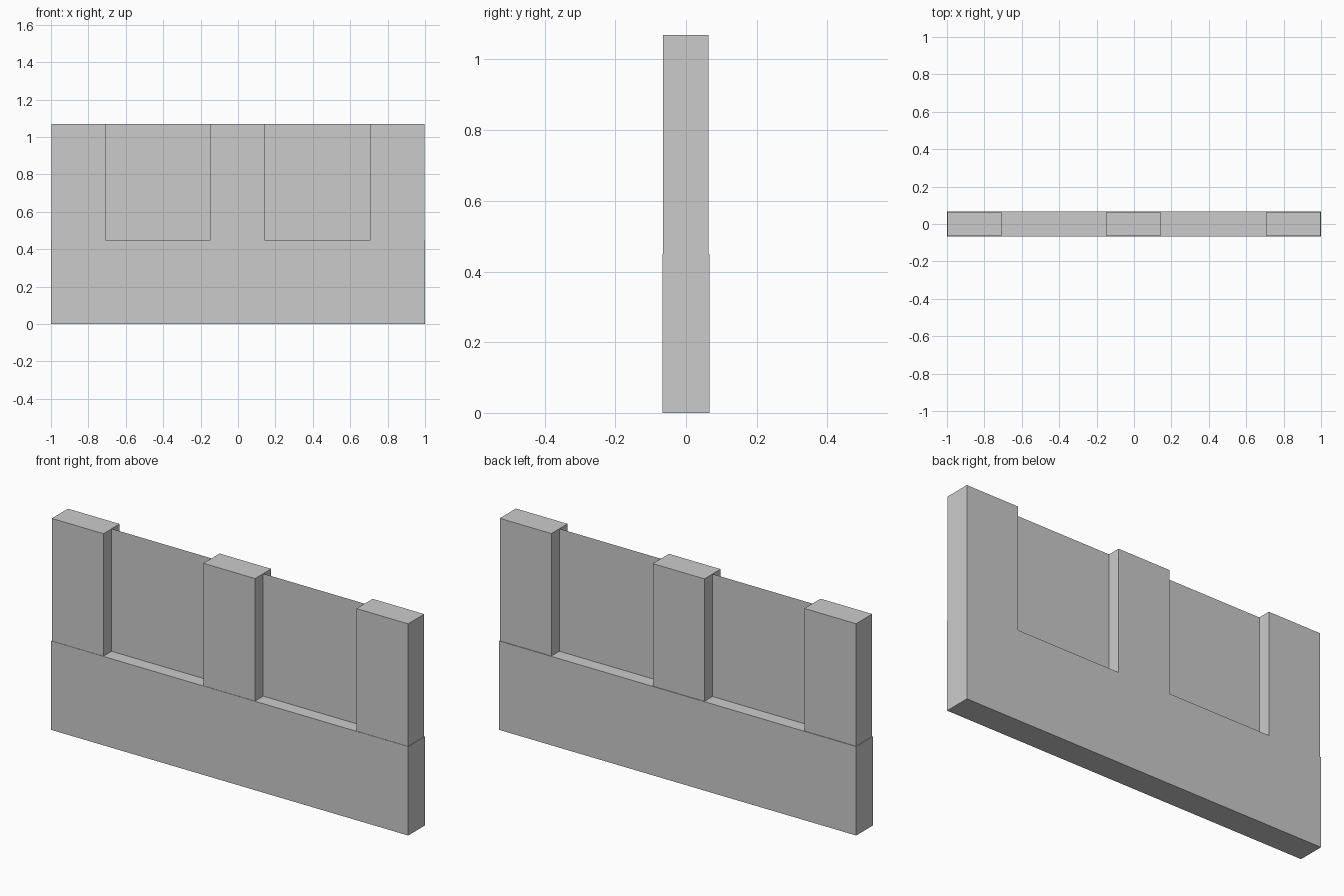
import bpy

if "Cube" in bpy.data.objects:
    bpy.data.objects.remove(bpy.data.objects["Cube"])

BASE_TOP, TOP = 0.45, 1.07


def box(name, x0, x1, y0, y1, z0, z1):
    bpy.ops.mesh.primitive_cube_add(
        size=1, location=((x0 + x1) / 2, (y0 + y1) / 2, (z0 + z1) / 2))
    ob = bpy.context.object
    ob.name = name
    ob.scale = (x1 - x0, y1 - y0, z1 - z0)
    bpy.ops.object.transform_apply(location=False, rotation=False, scale=True)
    return ob


def sheet(name, x0, x1, y, z0, z1):
    mesh = bpy.data.meshes.new(name)
    mesh.from_pydata([(x0, y, z0), (x1, y, z0), (x1, y, z1), (x0, y, z1)],
                     [], [(0, 1, 2, 3)])
    ob = bpy.data.objects.new(name, mesh)
    bpy.context.collection.objects.link(ob)
    return ob


# Low wall along the bottom
box("base_wall", -1, 1, -0.067, 0.067, 0, BASE_TOP)

# Three posts standing on the wall
posts = [(-0.997, -0.708), (-0.148, 0.141), (0.709, 0.998)]
for side, (x0, x1) in zip(("left", "middle", "right"), posts):
    box(side + "_post", x0, x1, -0.065, 0.064, BASE_TOP, TOP)

# Thin panes filling the two openings on the centre line
for side, a, b in zip(("left", "right"), posts, posts[1:]):
    sheet(side + "_pane", a[1], b[0], 0, BASE_TOP, TOP)
